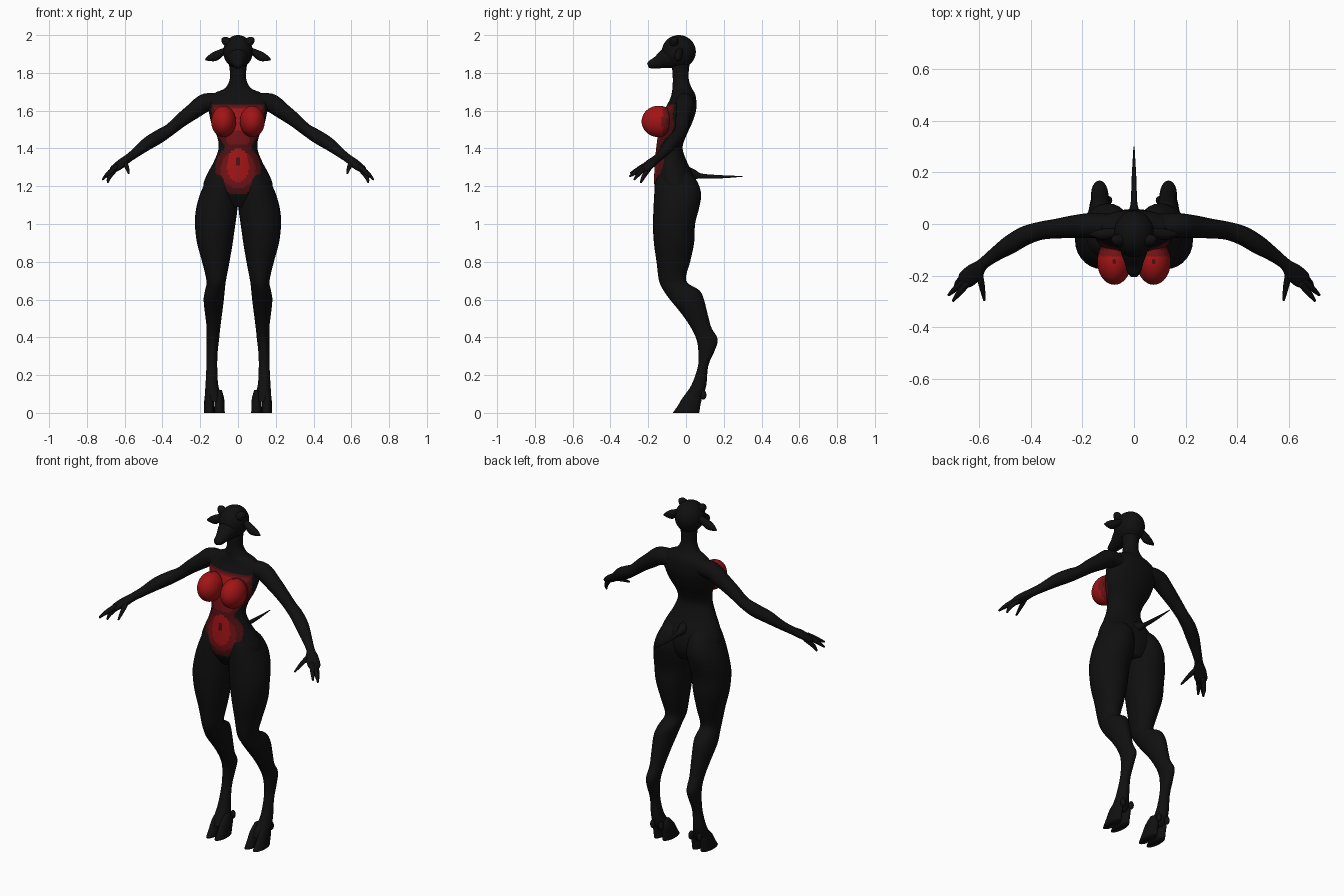
import bpy, bmesh, math
from mathutils import Vector

if "Cube" in bpy.data.objects:
    bpy.data.objects.remove(bpy.data.objects["Cube"], do_unlink=True)


def material(name, colour):
    mat = bpy.data.materials.new(name)
    mat.use_nodes = True
    mat.diffuse_color = (*colour, 1)
    mat.node_tree.nodes["Principled BSDF"].inputs["Base Color"].default_value = (*colour, 1)
    return mat


BLACK, DARK, MID, BRIGHT = range(4)
PALETTE = [material("black fur", (.005, .005, .005)),
           material("dark red", (.075, .005, .006)),
           material("deep red", (.16, .006, .008)),
           material("bright red", (.36, .007, .008))]


def finish(name, bm, paint=None):
    """Turn a bmesh into a smooth object, coloured by a rule on face centre and normal."""
    bmesh.ops.recalc_face_normals(bm, faces=bm.faces)
    for face in bm.faces:
        face.smooth = True
        if paint:
            face.material_index = paint(face.calc_center_median(), face.normal)
    mesh = bpy.data.meshes.new(name)
    bm.to_mesh(mesh)
    bm.free()
    for mat in PALETTE if paint else PALETTE[:1]:
        mesh.materials.append(mat)
    obj = bpy.data.objects.new(name, mesh)
    bpy.context.collection.objects.link(obj)
    return obj


def smooth_rows(rows, steps):
    """Catmull-Rom interpolation between rows of numbers."""
    out = []
    for i in range(len(rows) - 1):
        a, b, c, d = (rows[min(max(i + k, 0), len(rows) - 1)] for k in (-1, 0, 1, 2))
        for s in range(steps):
            t = s / steps
            out.append([q + t / 2 * (r - p + t * (2 * p - 5 * q + 4 * r - w + t * (3 * (q - r) + w - p)))
                        for p, q, r, w in zip(a, b, c, d)])
    return out + [list(rows[-1])]


def skin(name, rings, paint=None):
    bm = bmesh.new()
    loops = [[bm.verts.new(co) for co in ring] for ring in rings]
    n = len(loops[0])
    for low, high in zip(loops, loops[1:]):
        for i in range(n):
            j = (i + 1) % n
            bm.faces.new((low[i], low[j], high[j], high[i]))
    bm.faces.new(loops[0])
    bm.faces.new(loops[-1])
    return finish(name, bm, paint)


def angles(n):
    return [math.tau * i / n for i in range(n)]


def column(name, rows, side=1, n=24, steps=4, paint=None):
    """Stack of level ovals; each row is height, x limits, y limits."""
    rings = []
    for z, x0, x1, y0, y1 in smooth_rows(rows, steps):
        rings.append([(side * ((x0 + x1) / 2 + (x1 - x0) / 2 * math.cos(a)),
                       (y0 + y1) / 2 + (y1 - y0) / 2 * math.sin(a), z) for a in angles(n)])
    return skin(name, rings, paint)


def tube(name, rows, side=1, n=14, steps=4):
    """Limb along a path; each row is a point, its level radius and its upright radius."""
    rows = smooth_rows(rows, steps)
    points = [Vector((side * r[0], r[1], r[2])) for r in rows]
    rings = []
    for i, row in enumerate(rows):
        along = (points[min(i + 1, len(points) - 1)] - points[max(i - 1, 0)]).normalized()
        level = along.cross(Vector((0, 0, 1))).normalized()
        up = level.cross(along)
        rings.append([points[i] + level * row[3] * math.cos(a) + up * row[4] * math.sin(a)
                      for a in angles(n)])
    return skin(name, rings)


def ball(name, centre, size, paint=None):
    bm = bmesh.new()
    bmesh.ops.create_uvsphere(bm, u_segments=40, v_segments=28, radius=1)
    for v in bm.verts:
        v.co = Vector(p + q * r for p, q, r in zip(centre, v.co, size))
    return finish(name, bm, paint)


def belly_paint(c, normal):
    """Nested oval patch on the belly, with a bib rising to the chest."""
    if normal.y > -.1:
        return BLACK
    if abs(c.x) < .006 and abs(c.z - 1.33) < .025:
        return DARK
    if math.hypot(c.x / .06, (c.z - 1.31) / .09) < 1:
        return BRIGHT
    oval = math.hypot(c.x / .12, (c.z - 1.29) / .135)
    if oval < .75:
        return MID
    if 1.49 < c.z < 1.61 and abs(c.x) < .1:
        return BRIGHT
    if c.z > 1.42 and c.z < 1.62 and abs(c.x) < .05 + (c.z - 1.42) * .4:
        return MID
    edge = .075 + max(0, c.z - 1.42) * .7
    if oval < 1 or 1.36 < c.z < 1.635 and abs(c.x) < min(edge, .14):
        return DARK
    return BLACK


# Torso with neck
column("torso", [
    (1.09, -.10, .10, -.12, .03), (1.15, -.17, .17, -.155, .055),
    (1.21, -.183, .183, -.168, .055), (1.27, -.16, .16, -.168, .035),
    (1.33, -.128, .128, -.165, .005), (1.40, -.103, .103, -.158, -.018),
    (1.46, -.11, .11, -.15, -.002), (1.53, -.14, .14, -.135, .03),
    (1.60, -.155, .155, -.115, .053), (1.66, -.16, .16, -.085, .054),
    (1.695, -.12, .12, -.075, .045), (1.72, -.068, .068, -.072, .03),
    (1.77, -.043, .043, -.07, .014), (1.84, -.047, .047, -.075, .018),
    (1.89, -.055, .055, -.08, .03)], n=72, steps=6, paint=belly_paint)

# Head
ball("skull", (0, -.038, 1.912), (.078, .09, .088))
tube("muzzle", [(0, -.04, 1.895, .066, .07), (0, -.10, 1.878, .054, .056),
                (0, -.15, 1.856, .036, .034), (0, -.185, 1.845, .027, .023),
                (0, -.202, 1.84, .014, .012)], n=20)

# Tail
tube("tail", [(0, -.02, 1.27, .035, .05), (0, .04, 1.262, .025, .028), (0, .08, 1.254, .013, .014),
              (0, .18, 1.25, .009, .009), (0, .30, 1.252, .002, .002)])


def breast_paint(c, normal):
    if c.y > -.10 or c.z > 1.625:
        return DARK
    return MID if c.y > -.125 else BRIGHT


for label, side in (("left", 1), ("right", -1)):
    # Chest
    ball(label + "_breast", (side * .076, -.145, 1.543), (.066, .09, .083), breast_paint)

    # Ear and horn stub
    tube(label + "_ear", [(.05, -.03, 1.925, .016, .014), (.085, -.035, 1.91, .02, .018),
                          (.12, -.04, 1.888, .022, .025), (.15, -.04, 1.878, .014, .017),
                          (.173, -.04, 1.87, .003, .004)], side)
    tube(label + "_horn", [(.035, -.06, 1.945, .026, .026), (.06, -.062, 1.965, .024, .024),
                           (.075, -.06, 1.98, .017, .017), (.08, -.06, 1.987, .006, .006)], side)

    # Leg down to the ankle
    column(label + "_leg", [
        (1.30, .03, .12, -.13, -.02), (1.24, .01, .163, -.158, .05),
        (1.16, .002, .20, -.168, .08), (1.08, .003, .222, -.172, .068),
        (1.00, .014, .228, -.175, .048), (.90, .028, .217, -.17, .043),
        (.80, .045, .19, -.156, .022), (.70, .064, .167, -.143, .0),
        (.65, .07, .174, -.12, .07), (.60, .075, .182, -.085, .095),
        (.52, .085, .174, -.02, .115), (.45, .094, .166, .027, .135),
        (.39, .10, .166, .055, .168), (.33, .107, .166, .065, .152),
        (.25, .11, .167, .064, .118), (.15, .105, .172, .03, .108),
        (.09, .088, .176, -.01, .09), (.06, .082, .177, -.025, .07)], side, n=28)

    # Cloven hoof
    for part, x in (("inner", .098), ("outer", .153)):
        column(f"{label}_{part}_toe", [
            (.12, x - .012, x + .012, .02, .06), (.08, x - .024, x + .024, -.018, .082),
            (.04, x - .027, x + .027, -.042, .076), (.0, x - .028, x + .028, -.07, .07)],
            side, n=16)
        ball(f"{label}_{part}_dewclaw", (side * x, .092, .095), (.014, .016, .025))

    # Arm
    tube(label + "_arm", [
        (.09, -.01, 1.645, .05, .045), (.17, -.006, 1.642, .048, .05),
        (.23, -.01, 1.602, .044, .044), (.30, -.018, 1.55, .038, .037),
        (.36, -.026, 1.50, .035, .032), (.42, -.045, 1.462, .037, .036),
        (.48, -.08, 1.425, .036, .034), (.54, -.12, 1.378, .027, .025),
        (.585, -.155, 1.345, .023, .022), (.615, -.185, 1.322, .035, .022),
        (.65, -.215, 1.295, .035, .018), (.665, -.228, 1.283, .022, .01)], side, n=18)

    # Fingers and thumb
    digits = {"thumb": ((.60, -.18, 1.33), (.588, -.24, 1.30), (.578, -.295, 1.268)),
              "first_finger": ((.64, -.225, 1.305), (.675, -.265, 1.275), (.70, -.298, 1.252)),
              "middle_finger": ((.65, -.215, 1.30), (.69, -.25, 1.265), (.717, -.275, 1.235)),
              "last_finger": ((.645, -.195, 1.295), (.68, -.225, 1.25), (.69, -.24, 1.218))}
    for digit, path in digits.items():
        widths = (.014, .0115, .005)
        tube(f"{label}_{digit}", [(*p, w, w) for p, w in zip(path, widths)], side, n=10)
